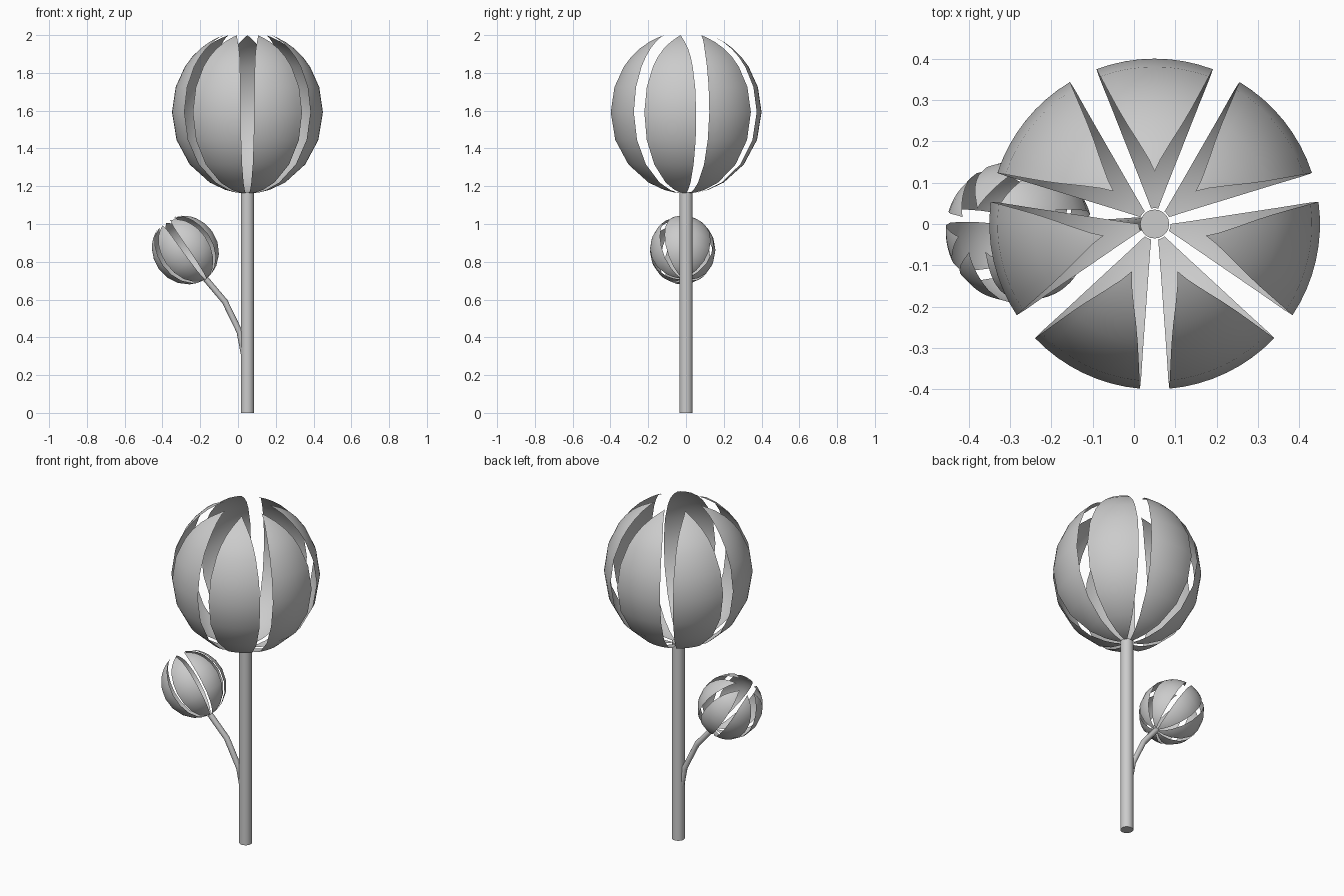
import bpy, math
from mathutils import Matrix, Vector

if "Cube" in bpy.data.objects:
    bpy.data.objects.remove(bpy.data.objects["Cube"])

# half-width (degrees) of a petal against polar angle measured from the top
PROFILE = [(18.5, 0), (23, 5), (30, 11), (38.5, 15.4), (47, 17.7), (56, 19), (72, 20.2), (90, 20.6),
           (110, 20.7), (130, 20.4), (150, 19.8), (163, 18.5), (170, 16.5), (174.5, 13)]
COLS = 8


def petal(name, azimuth, matrix):
    verts, faces = [], []
    for theta, half in PROFILE:
        t = math.radians(theta)
        for j in range(COLS + 1):
            a = math.radians(azimuth + half * (2 * j / COLS - 1))
            verts.append(matrix @ Vector((0.4 * math.sin(t) * math.cos(a),
                                          0.4 * math.sin(t) * math.sin(a),
                                          0.43 * math.cos(t))))
    w = COLS + 1
    for i in range(len(PROFILE) - 1):
        for j in range(COLS):
            k = i * w + j
            if i == 0:
                faces.append((j, k + w, k + w + 1))
            else:
                faces.append((k, k + w, k + w + 1, k + 1))
    mesh = bpy.data.meshes.new(name)
    mesh.from_pydata(verts, [], faces)
    mesh.validate()
    mesh.shade_smooth()
    obj = bpy.data.objects.new(name, mesh)
    bpy.context.collection.objects.link(obj)


def flower(name, matrix):
    for k in range(7):
        petal(f"{name}_petal_{k + 1}", 90 + k * 360 / 7, matrix)


# main stem
bpy.ops.mesh.primitive_cylinder_add(vertices=20, radius=0.035, depth=1.17, location=(0.05, 0, 0.585))
bpy.context.object.name = "stem"
bpy.ops.object.shade_smooth_by_angle()

# large flower head
flower("flower", Matrix.Translation((0.05, 0, 1.592)))

# small tilted bud
centre = Vector((-0.278, -0.018, 0.862))
tilt = Matrix.Rotation(math.radians(-35), 4, 'Y')
flower("bud", Matrix.Translation(centre) @ tilt @ Matrix.Scale(0.433, 4))
base = centre + tilt @ Vector((0, 0, -0.186))

# side branch carrying the bud
curve = bpy.data.curves.new("branch", 'CURVE')
curve.dimensions = '3D'
curve.bevel_depth = 0.016
curve.bevel_resolution = 2
curve.use_fill_caps = True
path = [(0.035, 0, 0.29), (0.008, 0, 0.43), (-0.07, -0.005, 0.59), tuple(base)]
line = curve.splines.new('POLY')
line.points.add(len(path) - 1)
for p, co in zip(line.points, path):
    p.co = (*co, 1)
branch = bpy.data.objects.new("branch", curve)
bpy.context.collection.objects.link(branch)
